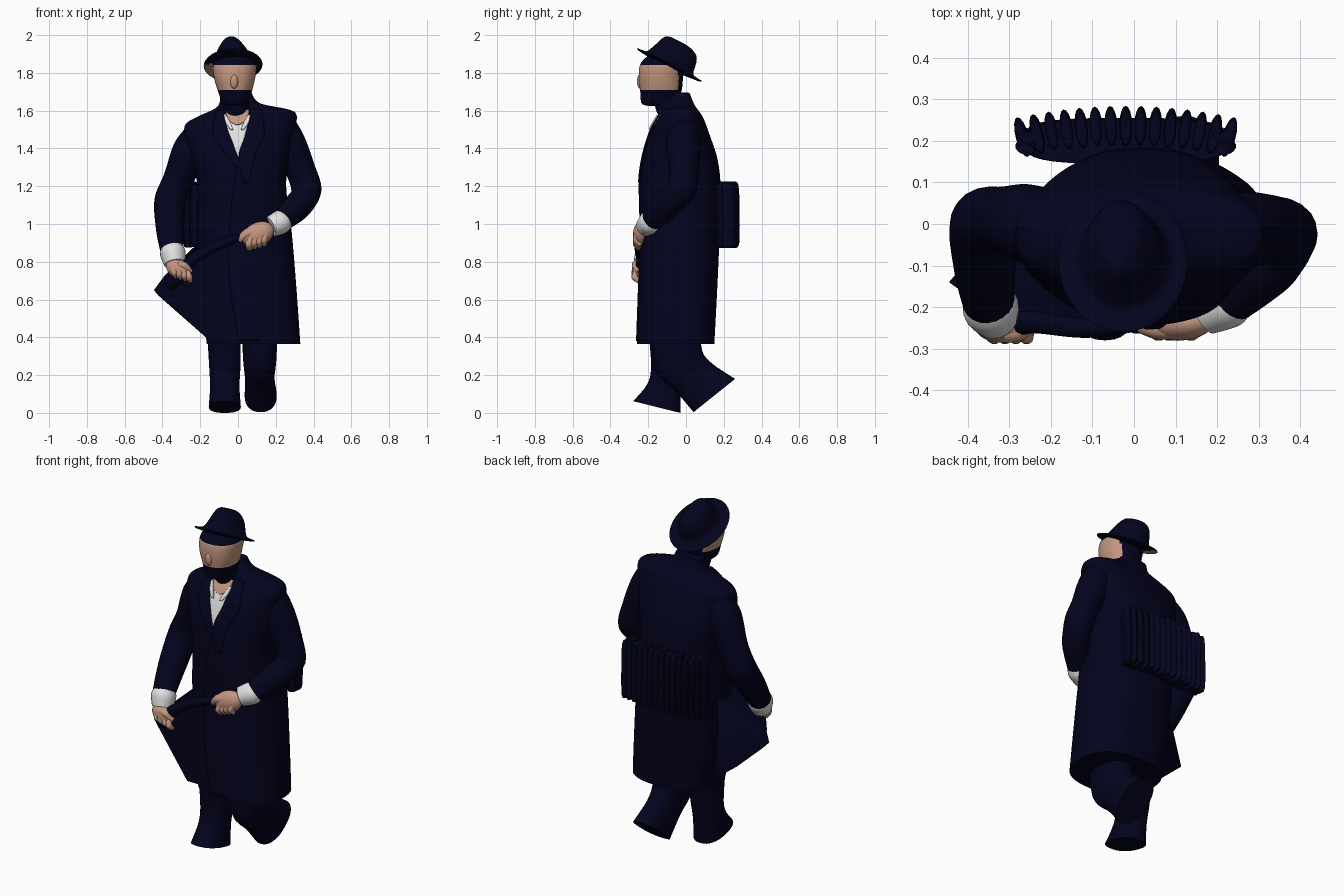
import bpy, bmesh, math
from mathutils import Vector, Matrix
from mathutils.bvhtree import BVHTree


def material(name, rgb):
    m = bpy.data.materials.new(name)
    m.diffuse_color = (*rgb, 1)
    return m


NAVY = material("dark navy cloth", (0.001, 0.001, 0.013))
SKIN = material("skin", (0.56, 0.31, 0.22))
WHITE = material("white linen", (0.75, 0.75, 0.75))


def finish(name, bm, mats):
    bmesh.ops.recalc_face_normals(bm, faces=bm.faces)
    me = bpy.data.meshes.new(name)
    bm.to_mesh(me)
    bm.free()
    for m in mats:
        me.materials.append(m)
    for p in me.polygons:
        p.use_smooth = True
    ob = bpy.data.objects.new(name, me)
    bpy.context.collection.objects.link(ob)
    bpy.context.view_layer.objects.active = ob
    bpy.ops.object.select_all(action='DESELECT')
    ob.select_set(True)
    bpy.ops.object.shade_smooth_by_angle(angle=math.radians(50))
    return ob


def spline(keys, steps):
    """Catmull-Rom through tuples of numbers."""
    out = []
    for i in range(len(keys) - 1):
        a, b, c, d = (keys[max(i - 1, 0)], keys[i], keys[i + 1], keys[min(i + 2, len(keys) - 1)])
        for s in range(steps):
            t = s / steps
            out.append([0.5 * (2 * q + (r - p) * t + (2 * p - 5 * q + 4 * r - w) * t * t
                               + (3 * q - p - 3 * r + w) * t ** 3) for p, q, r, w in zip(a, b, c, d)])
    return out + [list(keys[-1])]


def loft(name, rings, mats, n=32, steps=4, power=2.0, rule=None):
    """Skin rings given as (centre, half axis u, half axis v)."""
    bm = bmesh.new()
    rows = []
    for k in spline([(*c, *u, *v) for c, u, v in rings], steps):
        c, u, v = Vector(k[:3]), Vector(k[3:6]), Vector(k[6:])
        row = []
        for i in range(n):
            a = 2 * math.pi * i / n
            e = [math.copysign(abs(w) ** (2 / power), w) for w in (math.cos(a), math.sin(a))]
            row.append(bm.verts.new(c + u * e[0] + v * e[1]))
        rows.append(row)
    for r, s in zip(rows, rows[1:]):
        for i in range(n):
            bm.faces.new((r[i], r[(i + 1) % n], s[(i + 1) % n], s[i]))
    bm.faces.new(rows[0])
    bm.faces.new(rows[-1])
    if rule:
        for f in bm.faces:
            f.material_index = rule(f.calc_center_median())
    return finish(name, bm, mats)


def boxes(rows, tilt=0):
    """Rings from (z, x0, x1, y0, y1), leaning by tilt toward +x."""
    return [(((a + b) / 2, (c + d) / 2, z), ((b - a) / 2, 0, tilt * (b - a) / 2 if z > 1.4 else 0),
             (0, (d - c) / 2, 0)) for z, a, b, c, d in rows]


def tube(name, keys, mats, n=20, steps=5):
    """Round tube from (x, y, z, radius) keys."""
    pts = [Vector(k[:3]) for k in keys]
    rings = []
    for i, p in enumerate(pts):
        d = (pts[min(i + 1, len(pts) - 1)] - pts[max(i - 1, 0)]).normalized()
        u = Vector((0, 1, 0)).cross(d)
        u.normalize()
        rings.append((p, u * keys[i][3], d.cross(u) * keys[i][3]))
    return loft(name, rings, mats, n, steps)


def ball(name, c, size, mats, rot=0):
    bm = bmesh.new()
    bmesh.ops.create_uvsphere(bm, u_segments=20, v_segments=12, radius=1)
    bm.transform(Matrix.Translation(c) @ Matrix.Rotation(rot, 4, 'Y') @ Matrix.Diagonal((*size, 1)))
    return finish(name, bm, mats)


# Long coat, higher on one shoulder
coat = loft("coat", boxes([
    (0.365, -0.165, 0.33, -0.26, 0.15), (0.65, -0.20, 0.31, -0.25, 0.165),
    (0.95, -0.22, 0.285, -0.24, 0.178), (1.20, -0.215, 0.255, -0.243, 0.183),
    (1.35, -0.25, 0.275, -0.225, 0.165), (1.47, -0.28, 0.30, -0.19, 0.125),
    (1.55, -0.28, 0.31, -0.15, 0.095), (1.585, -0.225, 0.265, -0.125, 0.075),
    (1.63, -0.11, 0.115, -0.10, 0.045), (1.69, -0.095, 0.07, -0.07, 0.02)], 0.09),
    [NAVY], 56, 6, 2.5)
bvh = BVHTree.FromPolygons([v.co for v in coat.data.vertices],
                           [list(p.vertices) for p in coat.data.polygons])


def plate(name, edges, mat, lift, taper=0):
    """Thin panel laid on the coat front; edges are (z, left x, right x)."""
    bm = bmesh.new()
    rows = []
    for z, a, b in spline(edges, 8):
        row = []
        for i in range(9):
            x = a + (b - a) * i / 8
            hit = bvh.ray_cast(Vector((x, -1, z)), Vector((0, 1, 0)))[0]
            row.append(bm.verts.new((x, (hit.y if hit else -0.1) - lift + taper * i / 8, z)))
        rows.append(row)
    for r, s in zip(rows, rows[1:]):
        for i in range(8):
            bm.faces.new((r[i], r[i + 1], s[i + 1], s[i]))
    ob = finish(name, bm, [mat])
    mod = ob.modifiers.new("thickness", 'SOLIDIFY')
    mod.thickness, mod.offset = 0.008, 0
    return ob


plate("shirt_front", [(1.355, 0.0, 0.004), (1.46, -0.042, 0.035), (1.58, -0.08, 0.065)], WHITE, 0.005)
plate("throat", [(1.525, -0.012, 0.005), (1.55, -0.05, 0.045), (1.605, -0.068, 0.06)], SKIN, 0.011)
for s, name in ((-1, "collar_wing_right"), (1, "collar_wing_left")):
    plate(name, [(1.50, s * .02 - .005, s * .035 - .005), (1.535, s * .035 - .005, s * .06 - .005),
                 (1.575, s * .058 - .005, s * .07 - .005)], WHITE, 0.016)
plate("lapel_right", [(1.30, -0.01, 0.015), (1.42, -0.10, -0.024), (1.50, -0.135, -0.055),
                      (1.60, -0.11, -0.078)], NAVY, 0.008)
plate("lapel_left", [(1.22, 0.03, 0.06), (1.36, 0.004, 0.09), (1.48, 0.042, 0.14),
                     (1.61, 0.065, 0.12)], NAVY, 0.008)
plate("coat_front_edge", [(0.38, 0.0, 0.16), (0.75, -0.05, 0.16), (1.05, -0.04, 0.14),
                          (1.34, -0.005, 0.05)], NAVY, 0.005, 0.012)

# Coat corner pulled aside by the hand
bm = bmesh.new()
for p in [(-0.02, -0.235, 0.95), (-0.27, -0.235, 0.80), (-0.39, -0.18, 0.725), (-0.445, -0.14, 0.65),
          (-0.42, -0.11, 0.62), (-0.34, -0.14, 0.595), (-0.17, -0.23, 0.40), (-0.16, -0.02, 0.40),
          (-0.19, 0.03, 0.92), (0.0, -0.23, 0.40)]:
    bm.verts.new(p)
bmesh.ops.convex_hull(bm, input=bm.verts)
finish("coat_flap", bm, [NAVY])
tube("flap_fold", [(0.04, -0.235, 0.94, 0.018), (-0.11, -0.25, 0.885, 0.024), (-0.24, -0.235, 0.81, 0.028),
                   (-0.30, -0.235, 0.74, 0.04), (-0.36, -0.18, 0.68, 0.035)], [NAVY])

# Flared trouser legs, one stepping forward and one lifting off
loft("leg_forward", [((-0.075, -0.09, 0.45), (0.09, 0, 0), (0, 0.11, 0)),
                     ((-0.07, -0.095, 0.25), (0.083, 0, 0), (0, 0.09, 0)),
                     ((-0.07, -0.115, 0.14), (0.078, 0, 0), (0, 0.09, -0.012)),
                     ((-0.07, -0.155, 0.031), (0.085, 0, 0), (0, 0.125, -0.031))], [NAVY], power=2.4)
loft("leg_back", [((0.115, -0.05, 0.45), (0.095, 0, 0), (0, 0.13, 0)),
                  ((0.115, -0.04, 0.28), (0.088, 0, 0), (0, 0.125, 0.05)),
                  ((0.115, 0.045, 0.185), (0.078, 0, 0), (0, 0.095, 0.075)),
                  ((0.12, 0.15, 0.092), (0.085, 0, 0), (0, 0.11, 0.088))], [NAVY], power=2.3)

# Sleeves and cuffs
tube("sleeve_right", [(-0.195, -0.01, 1.49, 0.075), (-0.25, 0.0, 1.39, 0.095), (-0.315, 0.01, 1.24, 0.08),
                      (-0.36, 0.0, 1.12, 0.083), (-0.36, -0.10, 0.98, 0.075), (-0.35, -0.19, 0.86, 0.062)], [NAVY])
tube("sleeve_left", [(0.225, -0.015, 1.535, 0.075), (0.265, -0.015, 1.43, 0.092), (0.325, -0.01, 1.30, 0.08),
                     (0.362, -0.025, 1.18, 0.08), (0.32, -0.10, 1.10, 0.075), (0.235, -0.18, 1.02, 0.06)], [NAVY])
tube("cuff_right", [(-0.352, -0.18, 0.88, 0.055), (-0.345, -0.20, 0.845, 0.068), (-0.335, -0.225, 0.79, 0.056)], [WHITE])
tube("cuff_left", [(0.255, -0.165, 1.03, 0.05), (0.225, -0.187, 1.01, 0.064), (0.17, -0.212, 0.985, 0.056)], [WHITE])

# Hands: palm, curled fingers and thumb
ball("palm_right", (-0.315, -0.25, 0.762), (0.07, 0.036, 0.05), [SKIN], 0.5)
ball("palm_left", (0.105, -0.237, 0.945), (0.09, 0.044, 0.062), [SKIN], -0.45)
for i in range(4):
    x, z = -0.345 + 0.026 * i, 0.755 - 0.008 * i
    tube(f"finger_right_{i}", [(x, -0.265, z + 0.02, 0.012), (x + 0.008, -0.272, z - 0.012, 0.018),
                               (x + 0.015, -0.25, z - 0.035, 0.012)], [SKIN], 10, 3)
    x, z = 0.05 + 0.026 * i, 0.898 + 0.007 * i
    tube(f"finger_left_{i}", [(x + 0.02, -0.26, z + 0.03, 0.015), (x + 0.008, -0.262, z - 0.005, 0.02),
                              (x + 0.01, -0.24, z - 0.03, 0.014)], [SKIN], 10, 3)
tube("thumb_right", [(-0.32, -0.265, 0.79, 0.02), (-0.28, -0.262, 0.775, 0.021), (-0.25, -0.25, 0.745, 0.014)], [SKIN], 12)
tube("thumb_left", [(0.11, -0.25, 0.965, 0.028), (0.05, -0.25, 0.95, 0.026), (0.005, -0.24, 0.915, 0.017)], [SKIN], 12)

# Head with beard and hair coloured by height and depth
tube("neck", [(0.0, -0.05, 1.54, 0.07), (-0.01, -0.09, 1.62, 0.07), (-0.02, -0.11, 1.70, 0.07)], [NAVY])
loft("head", boxes([(1.625, -0.045, 0.03, -0.20, -0.11), (1.64, -0.08, 0.05, -0.235, -0.06),
                    (1.70, -0.105, 0.073, -0.242, -0.025), (1.78, -0.128, 0.092, -0.25, -0.015),
                    (1.85, -0.128, 0.095, -0.24, -0.005), (1.90, -0.09, 0.06, -0.19, -0.04)]),
     [NAVY, SKIN], 48, 8, 2.2, lambda c: int(1.705 < c.z < 1.842 and c.y < -0.04))
ball("nose", (-0.02, -0.24, 1.755), (0.022, 0.02, 0.04), [SKIN])

# Tilted felt hat, with one side of the brim lining skin-coloured
ct, st = math.cos(0.47), math.sin(0.47)


def lining(c):
    h = (c.y + 0.09) * st + (c.z - 1.838 - 0.03 * (c.x + 0.026)) * ct
    return int(h < -0.0005 and c.x < -0.09 and c.z < 1.845)


loft("hat", [((-0.026 + dx, -0.09 + h * st + s * ct, 1.838 + h * ct - s * st), (rx, 0, 0.03 * rx),
              (0, ry * ct, -ry * st)) for h, rx, ry, s, dx in
             [(-0.01, 0.08, 0.10, 0, 0), (-0.004, 0.13, 0.16, 0, 0), (0.0, 0.152, 0.187, 0, 0),
              (0.007, 0.153, 0.188, 0, 0), (0.012, 0.122, 0.145, 0, 0), (0.03, 0.103, 0.130, 0, 0),
              (0.08, 0.082, 0.116, 0.006, -0.005), (0.115, 0.060, 0.100, 0.003, -0.009),
              (0.134, 0.040, 0.072, -0.008, -0.011), (0.140, 0.02, 0.04, -0.017, -0.011)]],
     [NAVY, SKIN], 40, 2, 2.0, lining)

# Pleated bellows carried on the back
loft("bellows_core", boxes([(0.895, -0.255, 0.215, 0.145, 0.25), (1.05, -0.265, 0.225, 0.145, 0.255),
                            (1.205, -0.255, 0.215, 0.145, 0.25)]), [NAVY], 32, 2, 3.5)
pleats = [(d, 0.236 - 0.42 * d * d, d * 1.1, 0.048) for d in [(i - 7) * 0.0355 for i in range(15)]]
pleats += [(s * 0.24, y, s * 1.35, 0.026) for s in (-1, 1) for y in (0.185, 0.215)]
for i, (d, y, yaw, depth) in enumerate(pleats):
    u = Vector((math.cos(yaw), -math.sin(yaw), 0))
    v = Vector((math.sin(yaw), math.cos(yaw), 0))
    j = 0.008 * math.sin(i * 2.1)
    loft(f"bellows_pleat_{i}", [((-0.02 + d, y - o, z), u * 0.0155 * k, v * depth * k) for z, k, o in
                                [(0.877 + j / 2, 0.5, 0), (0.895, 0.95, 0), (1.05, 1, 0),
                                 (1.20 + j, 0.95, 0.004), (1.22 + j / 2, 0.5, 0.01)]], [NAVY], 16, 3)
